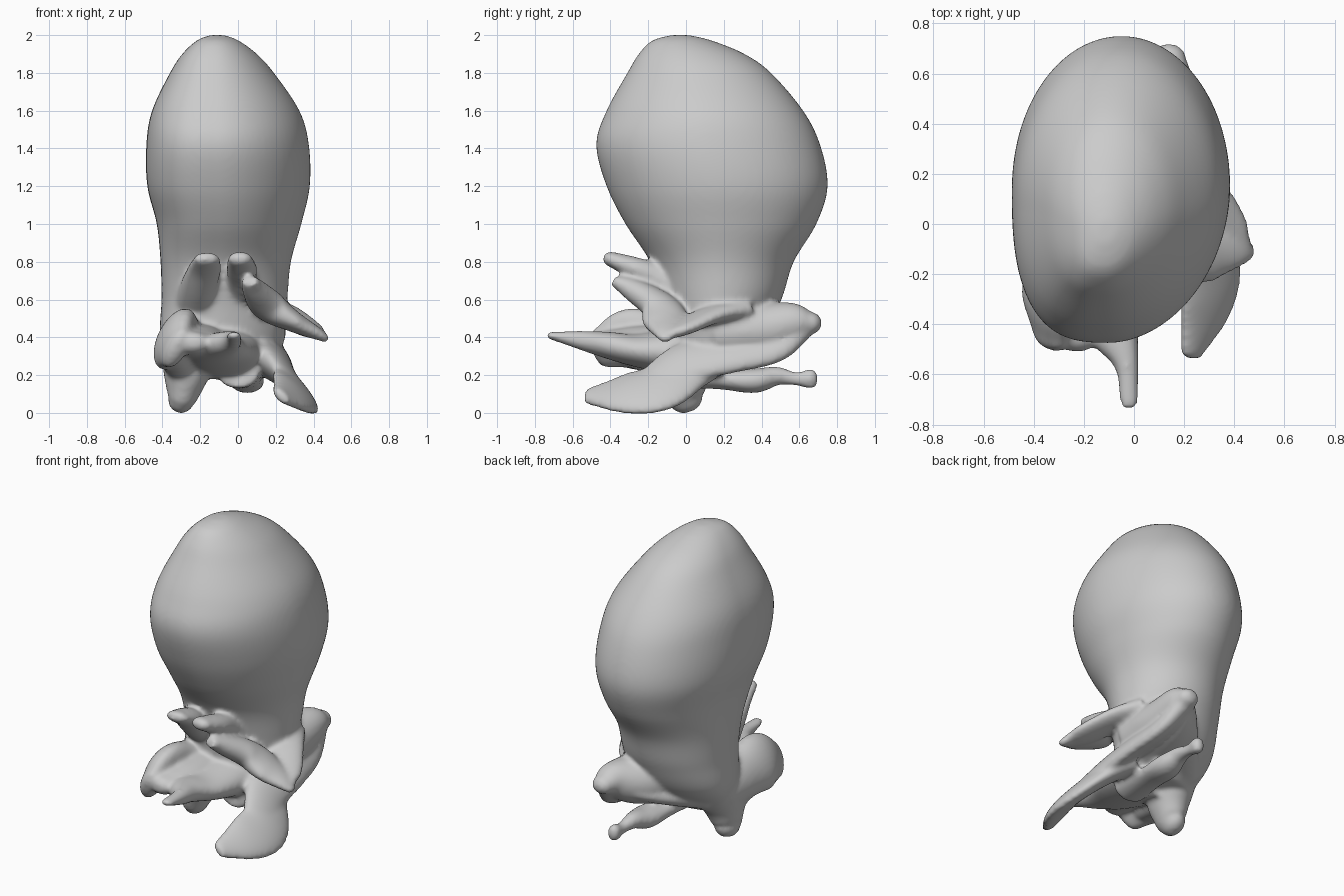
import bpy, math
from mathutils import Vector

cube = bpy.data.objects.get("Cube")
if cube:
    bpy.data.objects.remove(cube)

SIDES = 40

# One plain grey material
grey = bpy.data.materials.new("plain grey")
grey.use_nodes = True
colour = (0.6, 0.6, 0.6, 1)
grey.diffuse_color = colour
grey.node_tree.nodes["Principled BSDF"].inputs["Base Color"].default_value = colour

parts = []


def spline(rows, steps):
    """Catmull-Rom interpolation through rows of numbers."""
    rows = [Vector(r) for r in rows]
    ext = [rows[0] * 2 - rows[1]] + rows + [rows[-1] * 2 - rows[-2]]
    out = []
    for i in range(1, len(ext) - 2):
        a, b, c, d = ext[i - 1:i + 3]
        for s in range(steps):
            t = s / steps
            out.append(b + (c - a) * (t / 2) + (a * 2 - b * 5 + c * 4 - d) * (t * t / 2)
                       + (b * 3 - a - c * 3 + d) * (t ** 3 / 2))
    return out + [rows[-1]]


def loft(name, rings):
    """Closed surface through equally sized rings."""
    n = len(rings[0])
    verts = [v for ring in rings for v in ring]
    faces = [tuple(range(n))[::-1], tuple(range(len(verts) - n, len(verts)))]
    for k in range(len(rings) - 1):
        for i in range(n):
            j = (i + 1) % n
            faces.append((k * n + i, k * n + j, k * n + n + j, k * n + n + i))
    mesh = bpy.data.meshes.new(name)
    mesh.from_pydata(verts, [], faces)
    mesh.materials.append(grey)
    obj = bpy.data.objects.new(name, mesh)
    bpy.context.collection.objects.link(obj)
    parts.append(obj)


def limb(name, rows, up=(0, 0, 1)):
    """Rounded arm; each row is x, y, z, half width, half thickness."""
    path = spline(rows, 6)
    centres = [Vector(p[:3]) for p in path]
    rings = []

    def ring(c, tangent, w, h):
        side = tangent.cross(Vector(up)).normalized()
        normal = side.cross(tangent).normalized()
        angles = [math.tau * i / SIDES for i in range(SIDES)]
        rings.append([c + side * w * math.cos(a) + normal * h * math.sin(a) for a in angles])

    for i, p in enumerate(path):
        tangent = (centres[min(i + 1, len(path) - 1)] - centres[max(i - 1, 0)]).normalized()
        ring(centres[i], tangent, max(p[3], .012), max(p[4], .012))
    # Rounded tip
    w, h = path[-1][3:5]
    for k in range(1, 5):
        a = k * math.pi / 10
        ring(centres[-1] + tangent * min(w, h) * math.sin(a), tangent,
             w * math.cos(a), h * math.cos(a))
    loft(name, rings)


# Mantle: z, left x, right x, front y, back y
profile = [
    (.22, -.34, .16, -.04, .20),
    (.40, -.41, .23, -.10, .40),
    (.60, -.405, .26, -.13, .505),
    (.80, -.41, .28, -.19, .57),
    (1.0, -.43, .335, -.32, .69),
    (1.2, -.48, .38, -.42, .75),
    (1.42, -.485, .375, -.475, .71),
    (1.6, -.455, .325, -.42, .62),
    (1.8, -.36, .19, -.31, .45),
    (1.9, -.295, .10, -.25, .31),
    (1.97, -.22, .005, -.18, .14),
    (2.0, -.15, -.07, -.08, .02),
]
rings = []
for z, left, right, front, back in spline(profile, 6):
    cx, cy, rx, ry = (left + right) / 2, (front + back) / 2, (right - left) / 2, (back - front) / 2
    ring = []
    for i in range(SIDES * 2):
        a = math.tau * i / (SIDES * 2)
        c, s = math.cos(a), math.sin(a)
        # The front corners differ: one squarer, one chamfered
        e = 1 if s > 0 else .72 if c < 0 else 1.08
        x = cx + rx * math.copysign(abs(c) ** e, c)
        y = cy + ry * math.copysign(abs(s) ** e, s)
        ring.append((x + .1 * rx * min(s, 0) * (1 - abs(c)), y, z))
    rings.append(ring)
loft("mantle", rings)

# Two upper prongs at the front
limb("upper_prong_right", [(-.22, .05, .54, .14, .12), (-.21, -.13, .66, .10, .09),
                           (-.18, -.27, .755, .09, .06), (-.165, -.40, .815, .07, .035)])
limb("upper_prong_left", [(.02, .05, .58, .12, .10), (.02, -.13, .70, .08, .08),
                          (.02, -.27, .765, .08, .06), (.01, -.40, .815, .065, .04)])

# Drooping side arm with its broad fin
limb("side_arm", [(.06, -.38, .70, .045, .03), (.09, -.28, .65, .07, .06),
                  (.17, -.14, .56, .11, .08), (.30, -.11, .48, .12, .055),
                  (.41, -.11, .425, .07, .035), (.46, -.11, .395, .04, .022)])
limb("side_fin", [(.16, .32, .55, .09, .06), (.25, .14, .52, .11, .05),
                  (.36, -.02, .45, .10, .04), (.43, -.12, .41, .05, .025)])

# Front spike, the tilted lobe beside it and the web between them
limb("front_spike", [(-.08, .05, .32, .22, .15), (-.10, -.25, .33, .18, .09),
                     (-.08, -.42, .36, .11, .07), (-.03, -.56, .385, .05, .05),
                     (-.02, -.72, .41, .035, .02)])
limb("front_lobe", [(-.26, .05, .33, .16, .14), (-.31, -.14, .37, .16, .11),
                    (-.335, -.30, .39, .175, .09), (-.33, -.44, .345, .12, .06)],
     up=(-.9, 0, .45))
limb("front_web", [(-.20, .05, .36, .16, .12), (-.21, -.25, .37, .14, .09),
                   (-.24, -.45, .37, .09, .06)])

# Lower feet
limb("foot_right", [(-.25, .08, .42, .15, .16), (-.27, .0, .24, .13, .15),
                    (-.29, -.01, .11, .09, .11), (-.30, 0, .07, .07, .09)], up=(0, 1, 0))
limb("foot_web", [(-.28, .04, .16, .08, .08), (-.31, -.12, .25, .08, .07),
                  (-.35, -.32, .32, .07, .07)])
limb("foot_left", [(.10, .12, .30, .14, .08), (.21, -.01, .22, .15, .06),
                   (.30, -.15, .13, .165, .05), (.29, -.32, .105, .145, .045),
                   (.23, -.51, .09, .06, .03)], up=(1, 0, 1))

# Skirt running from the back lobe down to the left foot
limb("back_lobe", [(.02, .22, .42, .24, .17), (.08, .42, .44, .18, .15),
                   (.13, .57, .475, .11, .11), (.14, .66, .475, .07, .06)])
limb("back_ledge", [(-.24, .14, .32, .12, .09), (-.08, .30, .35, .13, .07),
                    (.06, .46, .40, .13, .06), (.13, .60, .45, .07, .05)])
limb("skirt", [(.14, .62, .455, .07, .06), (.16, .46, .36, .12, .06),
               (.18, .24, .32, .14, .06), (.20, .02, .27, .14, .06),
               (.26, -.12, .18, .13, .05)], up=(1, 0, 1))

# Thin arm trailing under the skirt
limb("lower_arm", [(0, -.05, .21, .11, .08), (.03, .18, .18, .09, .055),
                   (.05, .36, .17, .09, .065), (.05, .48, .195, .055, .05),
                   (.06, .58, .18, .035, .035), (.06, .66, .18, .04, .055)])

# Merge the parts into one soft skin
bpy.ops.object.select_all(action="DESELECT")
for obj in parts:
    obj.select_set(True)
body = parts[0]
bpy.context.view_layer.objects.active = body
bpy.ops.object.join()
body.name = "mantle_with_arms"
remesh = body.modifiers.new("skin", "REMESH")
remesh.mode = "VOXEL"
remesh.voxel_size = .014
remesh.use_smooth_shade = True
soften = body.modifiers.new("soften", "SMOOTH")
soften.factor = .5
soften.iterations = 8
bpy.ops.object.shade_smooth()
